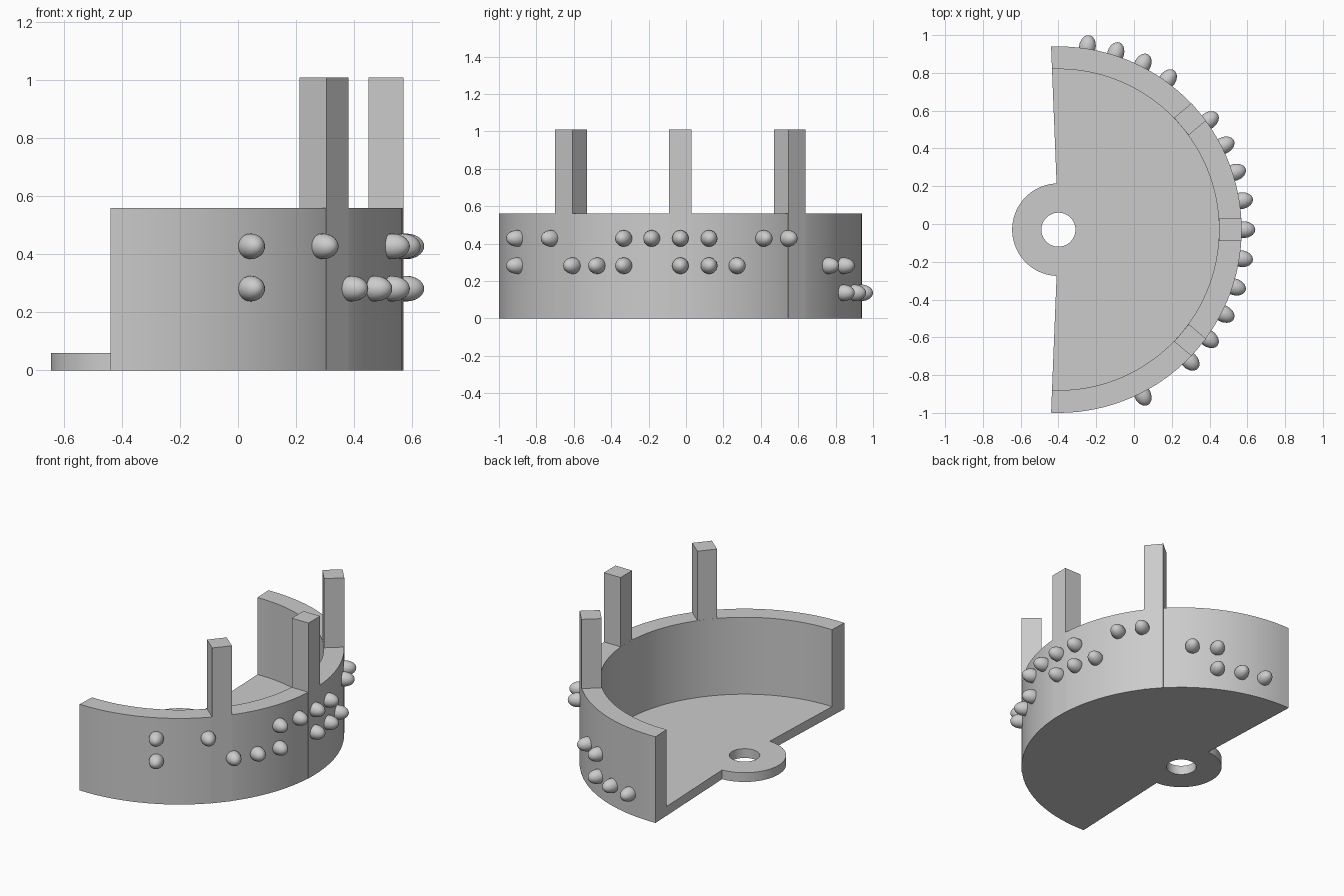
import bpy, bmesh
from math import radians, cos, sin
from mathutils import Matrix, Vector

if "Cube" in bpy.data.objects:
    bpy.data.objects.remove(bpy.data.objects["Cube"])

CENTRE = Vector((-0.40, -0.03, 0))
HOLE, HUB, INNER, OUTER = 0.09, 0.245, 0.85, 0.97
FLOOR, WALL, POST = 0.06, 0.56, 1.01
SWEEP = 92.3

grey = bpy.data.materials.new("light grey")
grey.use_nodes = True
grey.diffuse_color = (0.6, 0.6, 0.6, 1)
grey.node_tree.nodes["Principled BSDF"].inputs["Base Color"].default_value = (0.6, 0.6, 0.6, 1)


def finish(bm, name):
    """Turn a bmesh into a named, shaded object."""
    bmesh.ops.recalc_face_normals(bm, faces=bm.faces)
    mesh = bpy.data.meshes.new(name)
    bm.to_mesh(mesh)
    bm.free()
    mesh.materials.append(grey)
    obj = bpy.data.objects.new(name, mesh)
    bpy.context.collection.objects.link(obj)
    bpy.ops.object.select_all(action='DESELECT')
    obj.select_set(True)
    bpy.context.view_layer.objects.active = obj
    bpy.ops.object.shade_smooth_by_angle(angle=radians(30))
    return obj


def around(angle, radius, z=0):
    """Frame on the curved wall, with local x pointing outward."""
    return (Matrix.Translation(CENTRE) @ Matrix.Rotation(radians(angle), 4, 'Z')
            @ Matrix.Translation((radius, 0, z)))


def raise_faces(bm, faces, height):
    """Extrude faces upward and return the new top faces."""
    made = bmesh.ops.extrude_face_region(bm, geom=faces, use_keep_orig=True)["geom"]
    verts = [g for g in made if isinstance(g, bmesh.types.BMVert)]
    bmesh.ops.translate(bm, verts=verts, vec=(0, 0, height))
    return [g for g in made if isinstance(g, bmesh.types.BMFace)]


# Half-round tray: floor, round hub with a hole, and curved wall
bm = bmesh.new()
half, rest = 64, 48
angles = [-SWEEP + 2 * SWEEP * i / half for i in range(half)]
angles += [SWEEP + (360 - 2 * SWEEP) * i / rest for i in range(rest)]
rings = [[bm.verts.new(CENTRE + Vector((r * cos(radians(a)), r * sin(radians(a)), 0)))
          for a in angles] for r in (HOLE, HUB, INNER, OUTER)]
for i in range(len(angles)):
    j = (i + 1) % len(angles)
    for band in range(3 if i < half else 1):
        lo, hi = rings[band], rings[band + 1]
        bm.faces.new((lo[i], hi[i], hi[j], lo[j]))
loose = [v for v in bm.verts if not v.link_faces]
bmesh.ops.delete(bm, geom=loose, context='VERTS')
top = raise_faces(bm, bm.faces[:], FLOOR)
rim = [f for f in top if (f.calc_center_median() - CENTRE).xy.length > INNER]
raise_faces(bm, rim, WALL - FLOOR)
bmesh.ops.delete(bm, geom=rim, context='FACES_ONLY')
finish(bm, "tray")

# Three square posts running the full height of the wall
for name, angle in (("right_post", -40), ("middle_post", 0), ("left_post", 40)):
    bm = bmesh.new()
    bmesh.ops.create_cube(bm, size=1, matrix=around(angle, (INNER + OUTER) / 2, POST / 2)
                          @ Matrix.Diagonal((OUTER - INNER, 0.12, POST, 1)))
    finish(bm, name)

# Rows of egg-shaped studs, placed in steps of nine degrees
rows = {
    "upper": (0.428, (-7, -5, -2, -1, 0, 1, 3, 4)),
    "middle": (0.282, (-7, -4, -3, -2, 0, 1, 2, 6, 7)),
    "lower": (0.137, (7, 8, 9)),
}
for name, (z, steps) in rows.items():
    bm = bmesh.new()
    for step in steps:
        bmesh.ops.create_uvsphere(
            bm, u_segments=24, v_segments=14, radius=1,
            matrix=around(step * 9, 0.98, z) @ Matrix.Diagonal((0.062, 0.044, 0.044, 1))
            @ Matrix.Rotation(radians(90), 4, 'Y'))
    finish(bm, name + "_studs")
